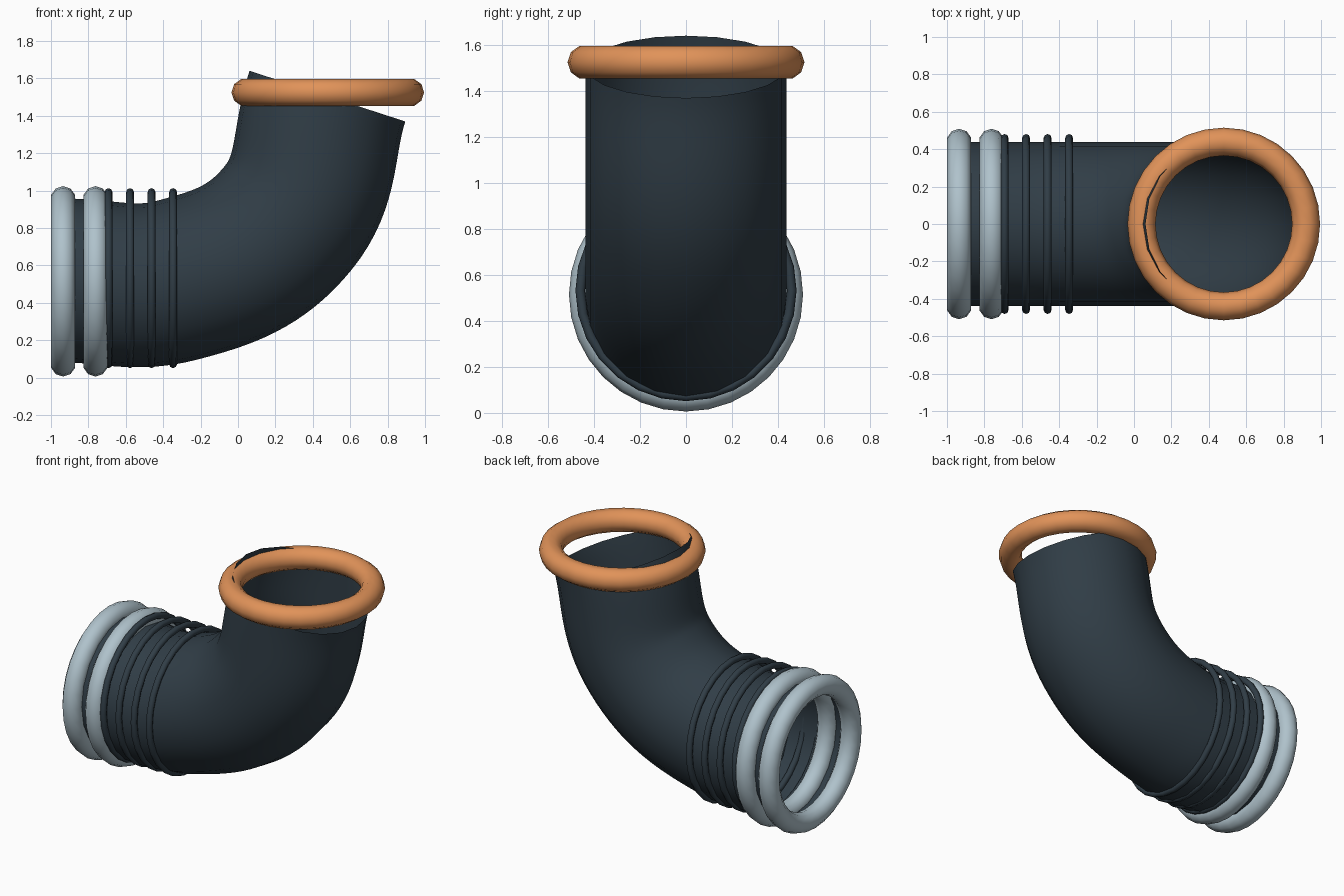
import bpy, math

if "Cube" in bpy.data.objects:
    bpy.data.objects.remove(bpy.data.objects["Cube"])


def material(name, rgb):
    m = bpy.data.materials.new(name)
    m.diffuse_color = (*rgb, 1)
    m.use_nodes = True
    m.node_tree.nodes["Principled BSDF"].inputs["Base Color"].default_value = m.diffuse_color
    return m


dark = material("dark_rubber", (0.03, 0.047, 0.062))
steel = material("pale_steel", (0.43, 0.54, 0.60))
orange = material("orange_seal", (0.75, 0.29, 0.10))


def ring(name, loc, major, minor, sides, mat, upright, segs=32):
    rot = (0, math.pi / 2, 0) if upright else (0, 0, 0)
    bpy.ops.mesh.primitive_torus_add(location=loc, rotation=rot, major_radius=major,
                                     minor_radius=minor, major_segments=segs,
                                     minor_segments=sides)
    ob = bpy.context.object
    ob.name = name
    ob.data.materials.append(mat)
    bpy.ops.object.shade_smooth()
    return ob


# Bent open pipe, swept along a smooth path
cu = bpy.data.curves.new("elbow_pipe", 'CURVE')
cu.dimensions = '3D'
cu.resolution_u = 16
cu.bevel_depth = 0.438
cu.bevel_resolution = 8
sp = cu.splines.new('BEZIER')
path = [(-0.94, 0.52), (-0.33, 0.52), (0.265, 0.85), (0.478, 1.505)]
sp.bezier_points.add(len(path) - 1)
for p, (x, z) in zip(sp.bezier_points, path):
    p.co = (x, 0, z)
    p.handle_left_type = p.handle_right_type = 'AUTO'
pipe = bpy.data.objects.new("elbow_pipe", cu)
bpy.context.collection.objects.link(pipe)
cu.materials.append(dark)
bpy.ops.object.select_all(action='DESELECT')
pipe.select_set(True)
bpy.context.view_layer.objects.active = pipe
bpy.ops.object.convert(target='MESH')
bpy.ops.object.shade_smooth()

# Two steel collars at the inlet
for i, x in enumerate((-0.935, -0.762)):
    ring(f"inlet_collar_{i + 1}", (x, 0, 0.515), 0.442, 0.067, 10, steel, True)

# Thin ribs on the straight section
for i in range(4):
    ring(f"rib_{i + 1}", (-0.692 + 0.115 * i, 0, 0.532), 0.46, 0.021, 8, dark, True, 28)

# Orange seal at the outlet
ring("outlet_seal", (0.48, 0, 1.525), 0.44, 0.075, 10, orange, False)
